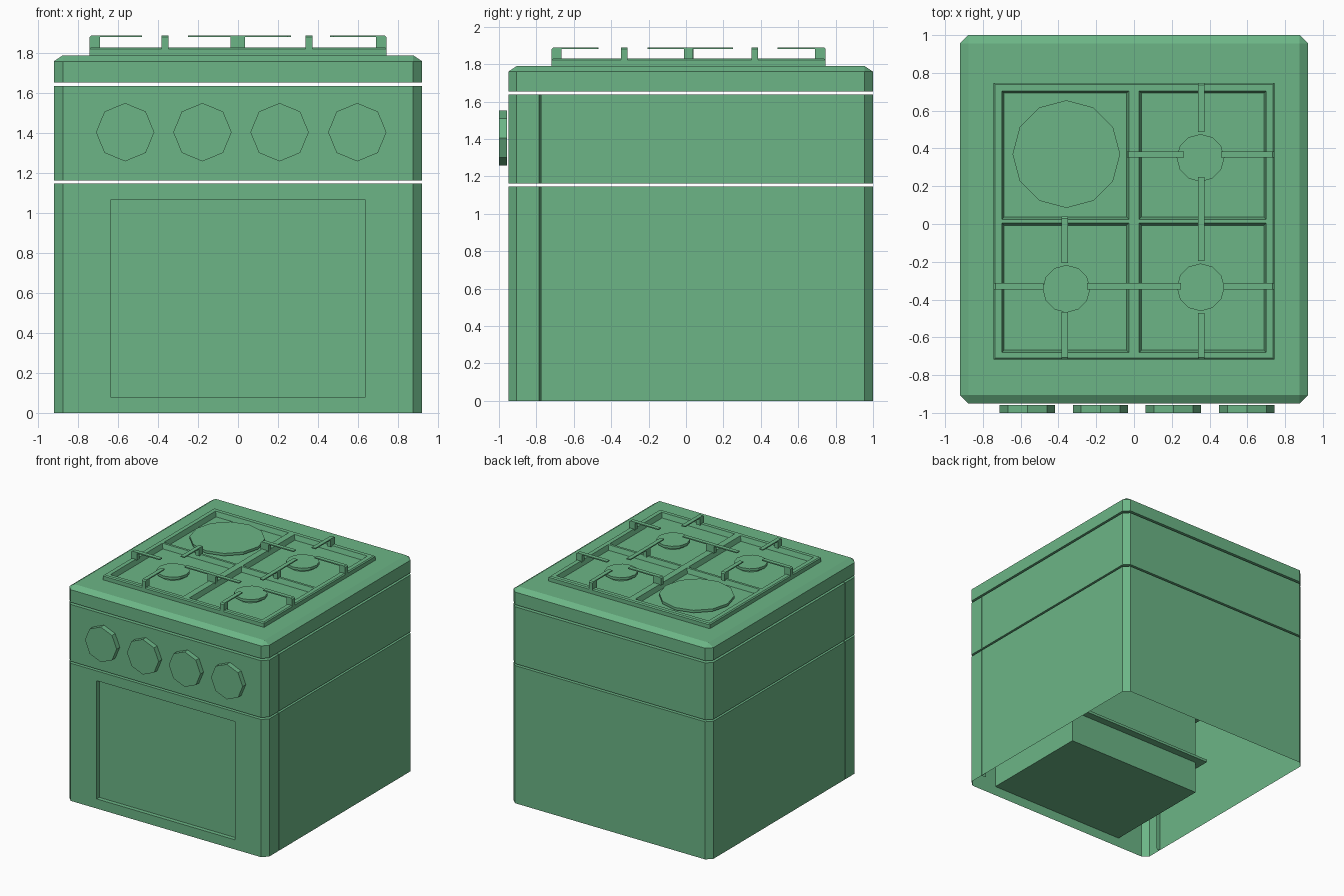
import bpy, bmesh, math
from mathutils import Matrix

if "Cube" in bpy.data.objects:
    bpy.data.objects.remove(bpy.data.objects["Cube"])

green = bpy.data.materials.new("green_enamel")
green.diffuse_color = (0.149, 0.464, 0.239, 1)
green.use_nodes = True
green.node_tree.nodes["Principled BSDF"].inputs["Base Color"].default_value = green.diffuse_color


def finish(name, bm, normals=True):
    bmesh.ops.remove_doubles(bm, verts=bm.verts[:], dist=0.0005)
    if normals:
        bmesh.ops.recalc_face_normals(bm, faces=bm.faces[:])
    me = bpy.data.meshes.new(name)
    bm.to_mesh(me)
    bm.free()
    me.materials.append(green)
    ob = bpy.data.objects.new(name, me)
    bpy.context.collection.objects.link(ob)
    return ob


def loft(name, loops, cap_bottom=True, cap_top=True, skip=()):
    """Stack of counter-clockwise loops; side indices in skip stay open."""
    bm = bmesh.new()
    rings = [[bm.verts.new(p) for p in loop] for loop in loops]
    n = len(rings[0])
    for a, b in zip(rings, rings[1:]):
        for i in range(n):
            if i not in skip:
                j = (i + 1) % n
                bm.faces.new((a[i], a[j], b[j], b[i]))
    if cap_bottom:
        bm.faces.new(rings[0][::-1])
    if cap_top:
        bm.faces.new(rings[-1])
    return finish(name, bm, normals=not skip)


def at(points, z):
    return [(x, y, z) for x, y in points]


def rect(x0, x1, y0, y1):
    return [(x0, y0), (x1, y0), (x1, y1), (x0, y1)]


# Footprints: chamfered rectangle, with and without the door seam
W, F, B, C = 0.922, -0.95, 1.0, 0.045
half_plain = [(W - C, F), (W, F + C), (W, B - C), (W - C, B)]
half_seam = half_plain[:2] + [(W, -0.786), (W - 0.04, -0.776), (W, -0.776)] + half_plain[2:]
mirror = lambda half: half + [(-x, y) for x, y in reversed(half)]
plain, seamed = mirror(half_plain), mirror(half_seam)
front_side = len(seamed) - 1

# Lower housing, open underneath and at the front where the door panel sits
loft("lower_housing", [at(seamed, 0), at(seamed, 1.147)], cap_bottom=False, skip=(front_side,))

# Door front: frame with a recessed window pane
GLASS = F + 0.035
outer = [(-W + C, F, 0), (W - C, F, 0), (W - C, F, 1.147), (-W + C, F, 1.147)]
window = [(-0.638, F, 0.08), (0.638, F, 0.08), (0.638, F, 1.065), (-0.638, F, 1.065)]
loft("door_front", [outer, window, [(x, GLASS, z) for x, y, z in window]], cap_bottom=False)

# Oven cavity behind the pane with two shelf grooves
levels = [(0.08, 0)]
for z in (0.352, 0.77):
    levels += [(z, 0), (z, 0.063), (z + 0.022, 0.063), (z + 0.022, 0)]
levels.append((1.065, 0))
loft("oven_cavity", [at(rect(-0.638 - d, 0.638 + d, GLASS, d), z) for z, d in levels], skip=(0,))

# Control panel section
loft("control_section", [at(seamed, 1.163), at(seamed, 1.637)])

# Cooktop with bevelled rim
top_loop = [(math.copysign(W - C, x), F + C if y < 0 else B - C) for x, y in plain]
loft("cooktop", [at(plain, 1.655), at(plain, 1.76), at(top_loop, 1.79)])

# Control knobs
for i, x in enumerate((-0.565, -0.178, 0.208, 0.597)):
    bm = bmesh.new()
    bmesh.ops.create_cone(bm, cap_ends=True, segments=8, radius1=0.146, radius2=0.146, depth=0.042,
                          matrix=Matrix.Translation((x, -0.979, 1.405)) @ Matrix.Rotation(math.pi / 2, 4, 'X'))
    finish(f"knob_{i + 1}", bm)

# Raised grate frame with four sloped openings
xs = [-0.735, -0.70, -0.027, 0.027, 0.70, 0.735]
ys = [-0.710, -0.68, 0.005, 0.025, 0.705, 0.738]
bm = bmesh.new()


def quad(*pts):
    bm.faces.new([bm.verts.new(p) for p in pts])


def ring(a, b):
    for k in range(4):
        quad(a[k], a[(k + 1) % 4], b[(k + 1) % 4], b[k])


for i in range(5):
    for j in range(5):
        cell = rect(xs[i], xs[i + 1], ys[j], ys[j + 1])
        if i in (1, 3) and j in (1, 3):
            d = 0.012
            floor = rect(xs[i] + d, xs[i + 1] - d, ys[j] + d, ys[j + 1] - d)
            ring(at(cell, 1.83), at(floor, 1.79))
        else:
            quad(*at(cell, 1.83))
rim = rect(-0.743, 0.743, -0.718, 0.747)
ring(at(rim, 1.822), at(rect(xs[0], xs[5], ys[0], ys[5]), 1.83))
ring(at(rim, 1.79), at(rim, 1.822))
finish("grate_frame", bm)

# Burners: narrow base under a wider cap
burners = [(-0.358, 0.37, 0.285), (0.352, 0.35, 0.126), (-0.358, -0.343, 0.126), (0.353, -0.335, 0.126)]
for i, (cx, cy, r) in enumerate(burners):
    def circle(rad, z):
        return [(cx + rad * math.cos(k * math.pi / 6), cy + rad * math.sin(k * math.pi / 6), z)
                for k in range(12)]
    loft(f"burner_{i + 1}", [circle(r * 0.8, 1.788), circle(r * 0.8, 1.805),
                             circle(r, 1.808), circle(r, 1.829)])

# Pan supports: thin bar on a leg -> (axis, offset, start, end, leg start, leg end)
arms = [
    ('x', -0.33, -0.743, -0.48, -0.743, -0.69), ('x', -0.33, -0.25, 0.25, -0.038, 0.035),
    ('x', -0.33, 0.475, 0.743, 0.69, 0.743), ('x', 0.368, -0.038, 0.265, -0.038, 0.035),
    ('x', 0.368, 0.46, 0.743, 0.69, 0.743), ('y', -0.366, -0.207, 0.04, -0.012, 0.04),
    ('y', -0.366, -0.718, -0.467, -0.718, -0.665), ('y', 0.355, 0.488, 0.747, 0.69, 0.747),
    ('y', 0.355, -0.196, 0.25, -0.012, 0.035), ('y', 0.355, -0.718, -0.472, -0.718, -0.665),
]
for i, (axis, off, s, e, l0, l1) in enumerate(arms):
    top, low, foot, w = 1.89, 1.881, 1.822, 0.017
    s_top = s + 0.01 if s == l0 else s
    e_top = e - 0.01 if e == l1 else e
    prof = [(l0, foot), (l1, foot), (l1, low), (e, low), (e_top, top), (s_top, top), (s, low), (l0, low)]
    prof = [p for k, p in enumerate(prof) if p != prof[k - 1]]
    place = (lambda a, z, c: (a, c, z)) if axis == 'x' else (lambda a, z, c: (c, a, z))
    loft(f"pan_support_{i + 1}", [[place(a, z, off - w) for a, z in prof],
                                  [place(a, z, off + w) for a, z in prof]])
